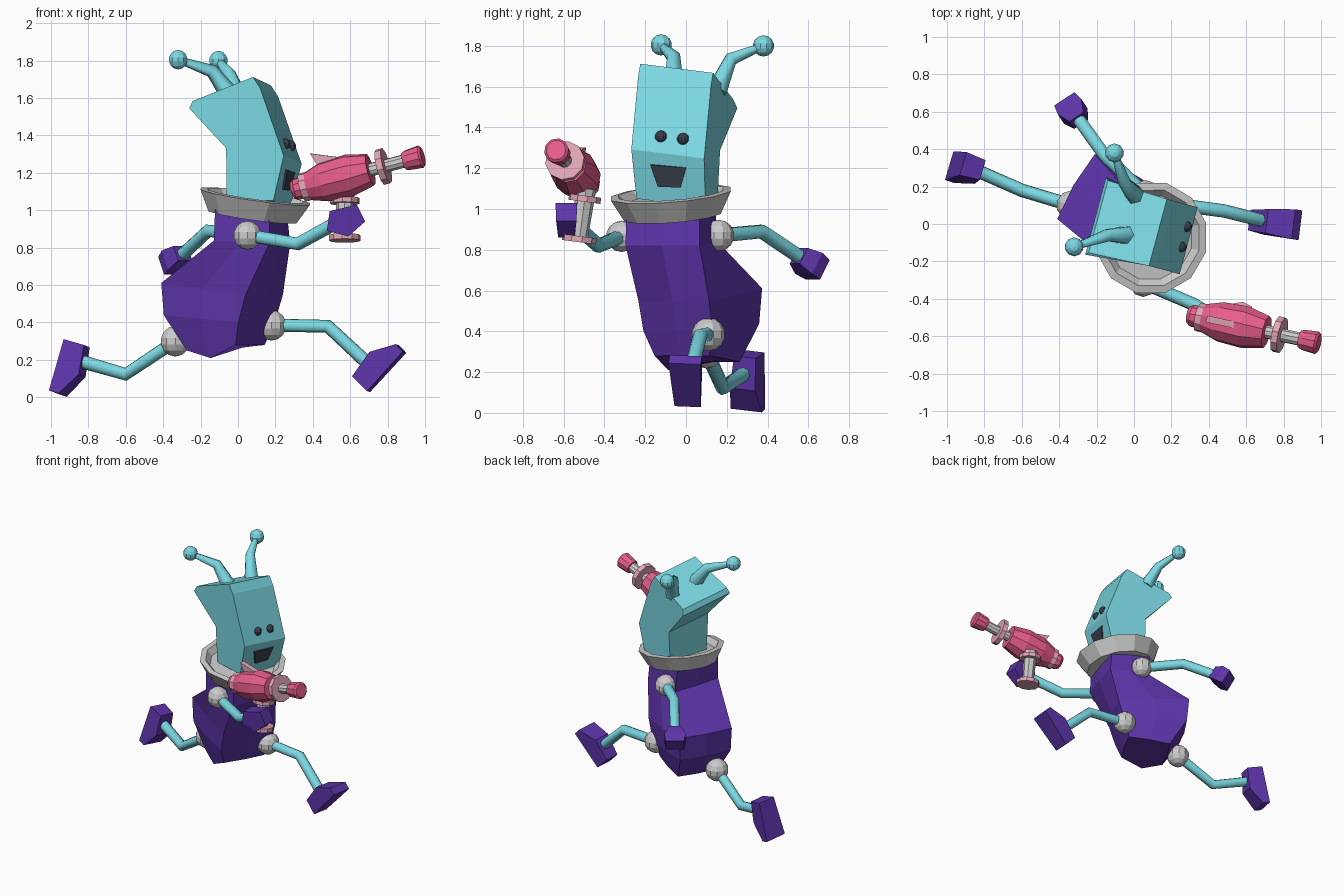
import bpy, bmesh, math
from mathutils import Vector as V

if "Cube" in bpy.data.objects:
    bpy.data.objects.remove(bpy.data.objects["Cube"])

def material(name, rgb):
    m = bpy.data.materials.new(name)
    m.diffuse_color = (*rgb, 1)
    m.use_nodes = True
    m.node_tree.nodes["Principled BSDF"].inputs["Base Color"].default_value = m.diffuse_color
    return m

CYAN = material("cyan", (0.20, 0.69, 0.77))
PURPLE = material("purple", (0.11, 0.035, 0.40))
PINK = material("pink", (0.80, 0.11, 0.26))
PALE = material("pale_pink", (0.76, 0.38, 0.46))
DARK = material("dark", (0.04, 0.05, 0.07))
GREY = None
X, Y, Z = V((1, 0, 0)), V((0, 1, 0)), V((0, 0, 1))

def finish(name, bm, mat):
    bmesh.ops.recalc_face_normals(bm, faces=bm.faces[:])
    me = bpy.data.meshes.new(name)
    bm.to_mesh(me)
    bm.free()
    if mat:
        me.materials.append(mat)
    ob = bpy.data.objects.new(name, me)
    bpy.context.collection.objects.link(ob)
    return ob

def loft(name, rings, mat):
    """Bridge equal-sized rings of points and cap both ends."""
    bm = bmesh.new()
    rs = [[bm.verts.new(p) for p in r] for r in rings]
    n = len(rs[0])
    for a, b in zip(rs, rs[1:]):
        for i in range(n):
            j = (i + 1) % n
            bm.faces.new((a[i], a[j], b[j], b[i]))
    bm.faces.new(rs[0])
    bm.faces.new(rs[-1])
    return finish(name, bm, mat)

def circle(c, t, ref, r, n):
    u = (ref - t * ref.dot(t)).normalized()
    w = t.cross(u)
    return [c + r * (u * math.cos(k) + w * math.sin(k))
            for k in (2 * math.pi * i / n for i in range(n))]

def tube(name, pts, radii, mat, n=8):
    pts = [V(p) for p in pts]
    seg = [(b - a).normalized() for a, b in zip(pts, pts[1:])]
    ref = seg[0].cross(seg[-1])
    rings = []
    for i, p in enumerate(pts):
        t = (seg[max(i - 1, 0)] + seg[min(i, len(seg) - 1)]).normalized()
        rings.append(circle(p, t, ref, radii[i], n))
    ob = loft(name, rings, mat)
    for p in ob.data.polygons:
        p.use_smooth = len(p.vertices) == 4
    return ob

def lathe(name, o, axis, profile, mat, n=10):
    axis = V(axis).normalized()
    return loft(name, [circle(V(o) + axis * t, axis, axis.orthogonal(), r, n)
                       for t, r in profile], mat)

def prism(name, o, e, d, profile, w, mat, n=None):
    """Profile in the e/d plane, extruded along n; w is one half width or one per point."""
    e, d = V(e), V(d)
    n = n or e.cross(d).normalized()
    ws = w if isinstance(w, list) else [w] * len(profile)
    return loft(name, [[V(o) + e * a + d * b + n * s * h for (a, b), h in zip(profile, ws)]
                       for s in (-1, 1)], mat)

def ball(name, c, r, mat):
    bm = bmesh.new()
    bmesh.ops.create_uvsphere(bm, u_segments=10, v_segments=7, radius=r)
    bmesh.ops.translate(bm, vec=V(c), verts=bm.verts[:])
    return finish(name, bm, mat)

def heading(deg):
    a = math.radians(deg)
    return V((math.cos(a), math.sin(a), 0)), V((-math.sin(a), math.cos(a), 0))

# Bent torso: centre, half depth, half width, yaw, forward drop
OCT = [(1, 1), (1.06, 0), (1, -1), (0, -1.06), (-1, -1), (-1.06, 0), (-1, 1), (0, 1.06)]
rings = []
for c, hf, hs, yaw, drop in [
        ((0.07, -0.075, 0.99), 0.15, 0.185, -15, 0.1),
        ((0.075, -0.07, 0.83), 0.155, 0.19, -17, 0.05),
        ((-0.085, 0.07, 0.58), 0.26, 0.2, -30, 0.12),
        ((-0.10, 0.075, 0.42), 0.23, 0.195, -30, 0.08),
        ((-0.065, 0.055, 0.265), 0.15, 0.155, -30, -0.1)]:
    f, s = heading(yaw)
    rings.append([V(c) + f * hf * a + s * hs * b - Z * drop * hf * a for a, b in OCT])
rings[-1][3] -= Z * 0.055
loft("torso", rings, PURPLE)

# Collar
lathe("collar", (0.085, -0.07, 1.02), (0.14, -0.08, 1),
      [(-0.055, 0.245), (0.055, 0.305), (0.06, 0.265), (0.02, 0.23)], GREY, 12)

# Head
f, s = heading(-15)
side = s - Z * 0.12
HO = V((0.07, -0.03, 0))
prism("head", HO, f, Z, [(0.17, 1.03), (0.23, 1.27), (0.10, 1.63), (0.06, 1.69),
      (-0.27, 1.56), (-0.285, 1.52), (-0.09, 1.31), (-0.09, 1.03)],
      [0.175, 0.185, 0.185, 0.185, 0.2, 0.215, 0.18, 0.165], CYAN, side)
for side_name, v, z in (("right", -0.042, 1.355), ("left", 0.07, 1.343)):
    ball(side_name + "_eye", HO + f * 0.2 + s * v + Z * z, 0.03, DARK)

# Mouth plate lying on the lower face
up = (f * 0.06 + Z * 0.24).normalized()
out = up.cross(s)
out = out if out.dot(f) > 0 else -out
prism("mouth", HO + f * 0.203 + Z * 1.16, s, up,
      [(-0.09, 0.06), (0.09, 0.045), (0.055, -0.055), (-0.06, -0.05)], 0.008, DARK, out)

# Antennae
for nm, pts in (
        ("right", [(-0.03, -0.06, 1.60), (-0.14, -0.06, 1.745), (-0.32, -0.122, 1.805)]),
        ("left", [(0.01, 0.15, 1.58), (-0.05, 0.22, 1.735), (-0.105, 0.38, 1.80)])):
    tube(nm + "_antenna", pts, [0.055, 0.036, 0.018], CYAN, 6)
    ball(nm + "_antenna_tip", pts[-1], 0.052, CYAN)

# Limbs: joint ball plus a bent tube
for nm, r, pts in (
        ("right_arm", 0.077, [(0.05, -0.315, 0.866), (0.32, -0.43, 0.82), (0.53, -0.56, 0.935)]),
        ("left_arm", 0.077, [(0.06, 0.16, 0.87), (-0.16, 0.37, 0.89), (-0.31, 0.58, 0.75)]),
        ("front_leg", 0.082, [(0.18, 0.11, 0.385), (0.48, 0.07, 0.38), (0.70, 0.015, 0.175)]),
        ("rear_leg", 0.082, [(-0.335, 0.10, 0.30), (-0.60, 0.18, 0.123), (-0.85, 0.29, 0.195)])):
    ball(nm + "_joint", pts[0], r, GREY)
    tube(nm, pts, [0.036] * 3, CYAN)

# Shoes: toe direction and sole direction
SHOE = [(-0.10, 0.03), (-0.105, 0.145), (0.18, 0.15), (0.185, 0.095), (0.06, 0.015)]
for nm, ankle, toe, sole in (
        ("front_shoe", (0.66, 0.02, 0.205), (0.66, -0.05, 0.75), (0.74, -0.12, -0.66)),
        ("rear_shoe", (-0.805, 0.275, 0.17), (-0.22, -0.05, -0.97), (-0.93, 0.30, 0.22))):
    d = V(sole).normalized()
    e = V(toe)
    e = (e - d * e.dot(d)).normalized()
    prism(nm, ankle, e, d, SHOE, [0.055, 0.065, 0.08, 0.08, 0.065], PURPLE)

# Mittens: flared free hand, gripping hand
d = V((-0.45, 0.68, -0.5)).normalized()
a = d.cross(Z).normalized()
b = a.cross(d)
hand = []
for t, p, q in ((-0.01, 0.045, 0.045), (0.06, 0.075, 0.06), (0.12, 0.065, 0.055)):
    c = V((-0.30, 0.56, 0.765)) + d * t
    hand.append([c + a * p * i + b * q * j for i, j in ((1, 1), (1, -1), (-1, -1), (-1, 1))])
loft("left_hand", hand, PURPLE)
prism("right_hand", (0, -0.587, 0), X, Z, [(0.49, 0.995), (0.635, 1.03), (0.68, 0.94),
      (0.59, 0.86), (0.475, 0.89)], [0.05, 0.053, 0.05, 0.04, 0.042], PURPLE)

# Ray gun: coaxial turned parts
R = V((0.31, -0.49, 1.112))
AX = (V((0.99, -0.638, 1.29)) - R).normalized()
for nm, prof, mat in (
        ("gun_rear_knob", [(-0.02, 0.045), (0.0, 0.06), (0.04, 0.06)], PINK),
        ("gun_rear_disc", [(0.035, 0.078), (0.07, 0.078)], PALE),
        ("gun_body", [(0.06, 0.075), (0.16, 0.108), (0.30, 0.115), (0.42, 0.088)], PINK),
        ("gun_barrel", [(0.40, 0.036), (0.64, 0.036)], GREY),
        ("gun_front_disc", [(0.475, 0.098), (0.51, 0.098)], PALE),
        ("gun_muzzle", [(0.61, 0.048), (0.63, 0.055), (0.705, 0.062), (0.716, 0.05)], PINK)):
    lathe(nm, R, AX, prof, mat)
GU = (Z - AX * AX.z).normalized()
prism("gun_fin", R, AX, GU, [(0.125, 0.165), (0.265, 0.11), (0.26, 0.07), (0.16, 0.06)], 0.018, PALE)

# Gun grip with end discs
top, base = V((0.57, -0.49, 1.10)), V((0.57, -0.525, 0.835))
grip = (base - top).normalized()
lathe("gun_grip", top, grip, [(0, 0.05), (0.25, 0.04)], GREY, 8)
for nm, t, r in (("gun_grip_top_disc", 0.035, 0.08), ("gun_grip_base_disc", 0.235, 0.085)):
    lathe(nm, top, grip, [(t, r), (t + 0.03, r)], PALE)
